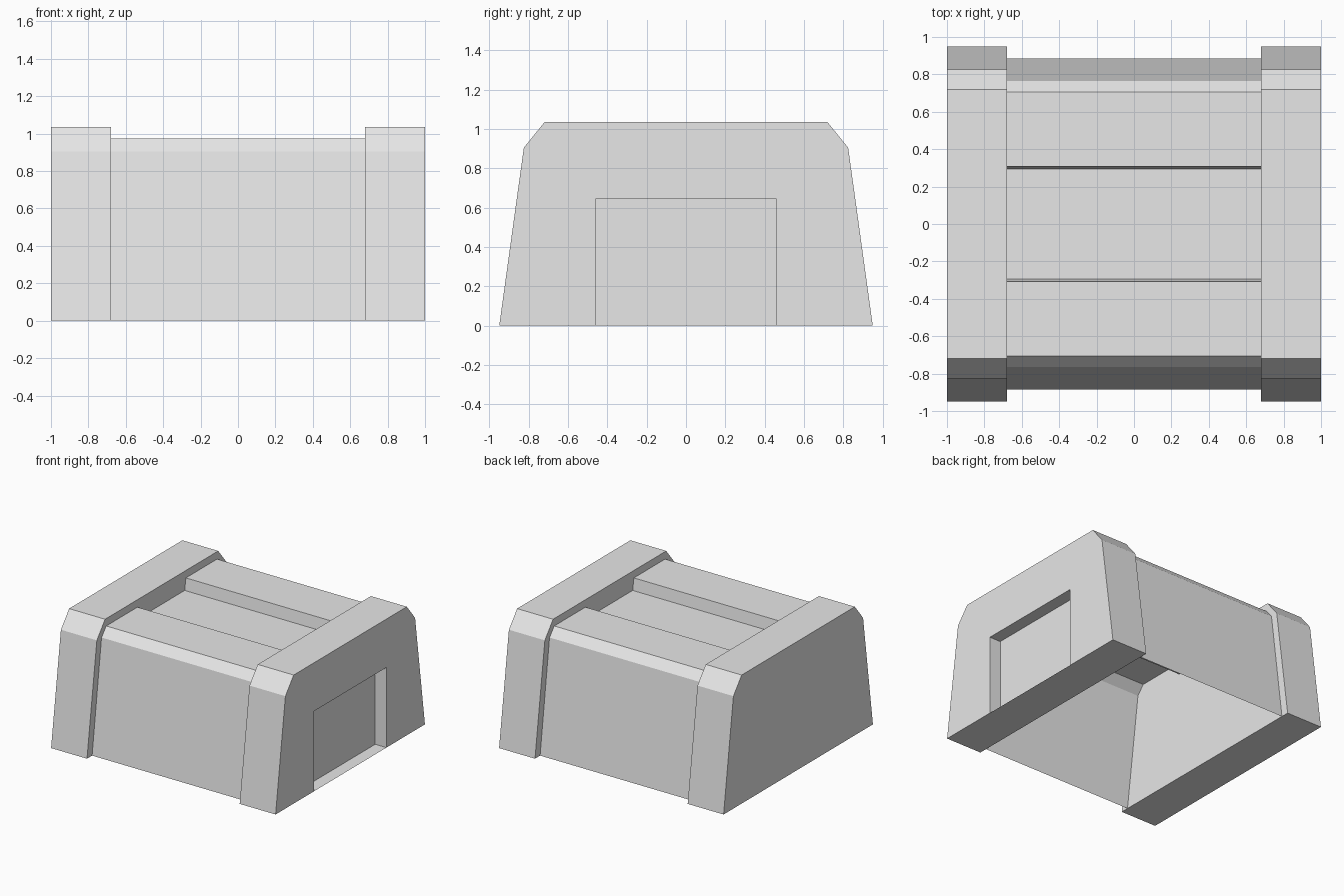
import bpy
import bmesh

cube = bpy.data.objects.get("Cube")
if cube:
    bpy.data.objects.remove(cube, do_unlink=True)

GREY = (0.8, 0.8, 0.8, 1.0)
mat = bpy.data.materials.new("plain grey")
mat.use_nodes = True
mat.diffuse_color = GREY
mat.node_tree.nodes["Principled BSDF"].inputs["Base Color"].default_value = GREY


def mirrored(half):
    """Complete a front half profile of (y, z) points with its back half."""
    return half + [(-y, z) for y, z in reversed(half)]


def sweep(name, profile, x0, x1, closed=True):
    """Sweep a (y, z) profile from x0 to x1, as a solid or as an open shell."""
    bm = bmesh.new()
    a = [bm.verts.new((x0, y, z)) for y, z in profile]
    b = [bm.verts.new((x1, y, z)) for y, z in profile]
    n = len(profile)
    for i in range(n if closed else n - 1):
        j = (i + 1) % n
        bm.faces.new((a[i], b[i], b[j], a[j]))
    if closed:
        bm.faces.new(a)
        bm.faces.new(b[::-1])
    mesh = bpy.data.meshes.new(name)
    bm.to_mesh(mesh)
    bm.free()
    mesh.materials.append(mat)
    obj = bpy.data.objects.new(name, mesh)
    bpy.context.scene.collection.objects.link(obj)
    return obj


INNER, OUTER = 0.68, 1.0
DOOR_HALF, DOOR_TOP, DOOR_DEPTH = 0.46, 0.645, 0.1

# Solid end blocks with sloped sides and chamfered shoulders
cap_profile = mirrored([(-0.95, 0), (-0.825, 0.905), (-0.72, 1.035)])
sweep("right_end_block", cap_profile, -OUTER, -INNER)
left_block = sweep("left_end_block", cap_profile, INNER, OUTER)

# Middle shell, open underneath, with a wide groove along the roof
hall_profile = mirrored([(-0.885, 0), (-0.765, 0.905), (-0.705, 0.975),
                         (-0.308, 0.975), (-0.293, 0.88)])
sweep("middle_hall", hall_profile, -INNER, INNER, closed=False)

# Doorway recess cut into the left end block
cutter = sweep("doorway_cutter", mirrored([(-DOOR_HALF, -0.2), (-DOOR_HALF, DOOR_TOP)]),
               OUTER - DOOR_DEPTH, OUTER + 0.2)
cutter.hide_render = True
cutter.hide_set(True)
cut = left_block.modifiers.new("doorway", "BOOLEAN")
cut.operation = "DIFFERENCE"
cut.solver = "EXACT"
cut.object = cutter

# Thin sill on the floor of the doorway
sweep("door_sill", [(-DOOR_HALF, 0), (DOOR_HALF, 0)], OUTER - DOOR_DEPTH, OUTER, closed=False)
